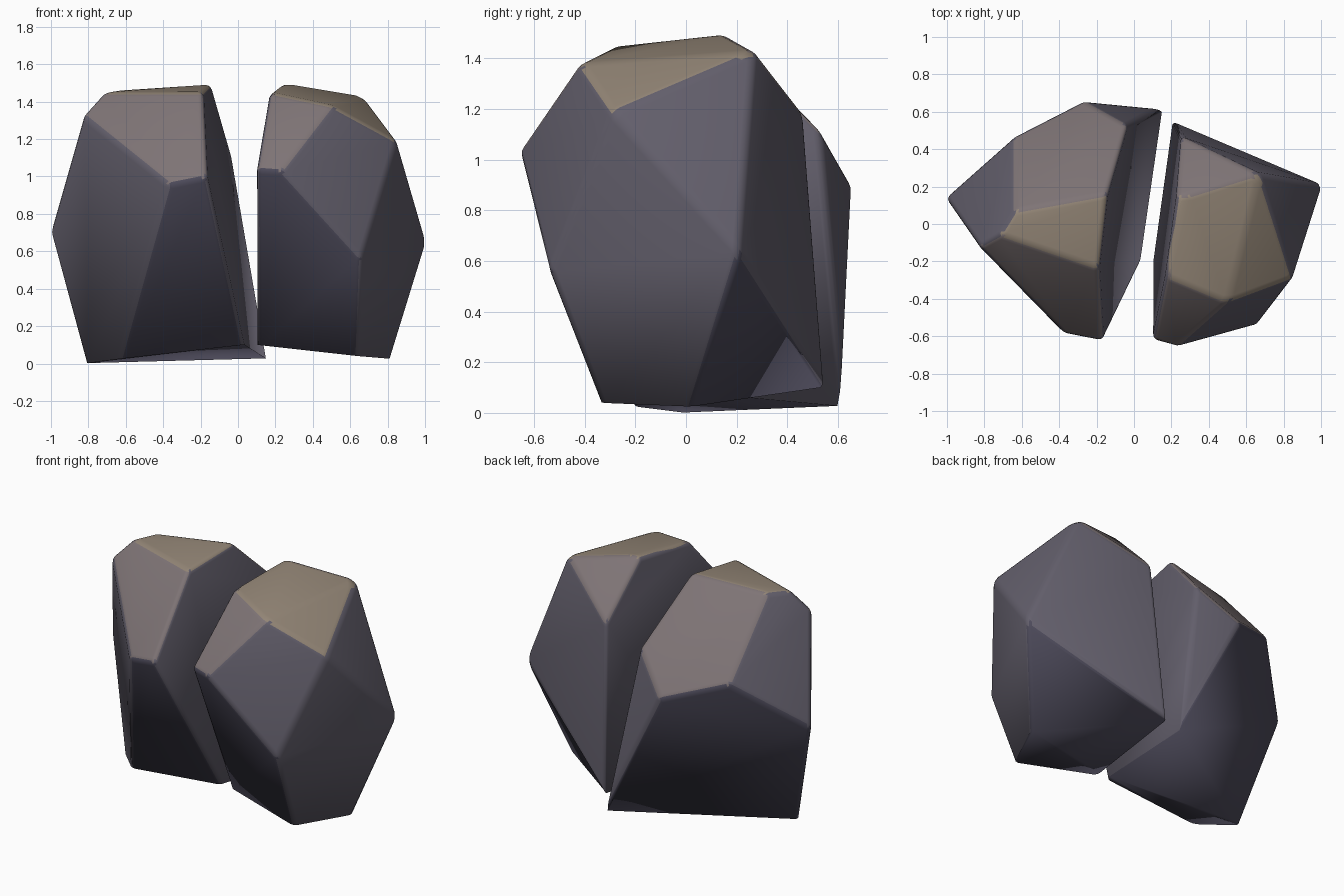
import bpy, bmesh, math

if "Cube" in bpy.data.objects:
    bpy.data.objects.remove(bpy.data.objects["Cube"])

def mat(name, rgb):
    m = bpy.data.materials.new(name)
    m.diffuse_color = (*rgb, 1.0)
    m.use_nodes = True
    m.node_tree.nodes["Principled BSDF"].inputs["Base Color"].default_value = m.diffuse_color
    return m

# stone tones, from sun-bleached tops down to dark undersides
TONES = [(0.72, mat("tan_top", (0.29, 0.235, 0.18))),
         (0.45, mat("warm_slope", (0.21, 0.175, 0.18))),
         (-0.22, mat("slate_side", (0.125, 0.115, 0.15))),
         (-2.0, mat("deep_slate", (0.075, 0.07, 0.105)))]

def rock(name, cut, inner, outer):
    """Faceted boulder: convex hull of corner points, softened edges.
    inner points (y, z) lie on the split plane x = cut[0] + cut[1]*y + cut[2]*z."""
    pts = [(cut[0] + cut[1] * y + cut[2] * z, y, z) for y, z in inner] + outer
    bm = bmesh.new()
    verts = [bm.verts.new(p) for p in pts]
    res = bmesh.ops.convex_hull(bm, input=verts)
    junk = {g for g in res["geom_interior"] + res["geom_unused"]
            if isinstance(g, bmesh.types.BMVert)}
    bmesh.ops.delete(bm, geom=list(junk), context='VERTS')
    # merge nearly coplanar triangles into broad facets
    bmesh.ops.dissolve_limit(bm, angle_limit=math.radians(9),
                             verts=bm.verts[:], edges=bm.edges[:])
    bmesh.ops.recalc_face_normals(bm, faces=bm.faces[:])
    bm.normal_update()
    # tone per facet; every edge is softened except those of the underside
    weight = bm.edges.layers.float.new("bevel_weight_edge")
    for f in bm.faces:
        f.smooth = True
        f.material_index = next(i for i, t in enumerate(TONES) if f.normal.z > t[0])
    for e in bm.edges:
        e[weight] = 0.0 if any(f.normal.z < -0.8 for f in e.link_faces) else 1.0
    me = bpy.data.meshes.new(name)
    bm.to_mesh(me)
    bm.free()
    for _, m in TONES:
        me.materials.append(m)
    ob = bpy.data.objects.new(name, me)
    bpy.context.collection.objects.link(ob)
    bev = ob.modifiers.new("soft_edges", 'BEVEL')
    bev.width = 0.03
    bev.segments = 3
    bev.limit_method = 'WEIGHT'
    return ob

# right half of the split boulder
rock("right_rock", (0.125, 0.135, 0.055),
     [(-0.62, 1.04), (-0.28, 1.45), (0.15, 1.49), (0.47, 1.17), (0.55, 0.10), (-0.22, 0.10)],
     [(0.23, -0.66, 1.03), (0.29, 0.15, 1.495), (0.67, 0.27, 1.43), (0.50, -0.42, 1.38),
      (0.85, -0.29, 1.19), (1.01, 0.21, 0.64), (0.66, -0.54, 0.56),
      (0.64, -0.34, 0.04), (0.82, 0.02, 0.025)])

# left half of the split boulder
rock("left_rock", (0.075, 0.13, -0.16),
     [(-0.63, 1.00), (-0.24, 1.45), (0.16, 1.495), (0.53, 1.12), (0.62, 0.10), (-0.22, 0.10)],
     [(-0.37, -0.59, 0.96), (-0.72, -0.06, 1.45), (-0.64, 0.07, 1.46), (-0.83, -0.12, 1.33),
      (-1.01, 0.14, 0.70), (-0.64, 0.47, 1.01), (-0.27, 0.66, 0.89),
      (-0.82, 0.0, 0.0), (-0.63, -0.20, 0.025)])
